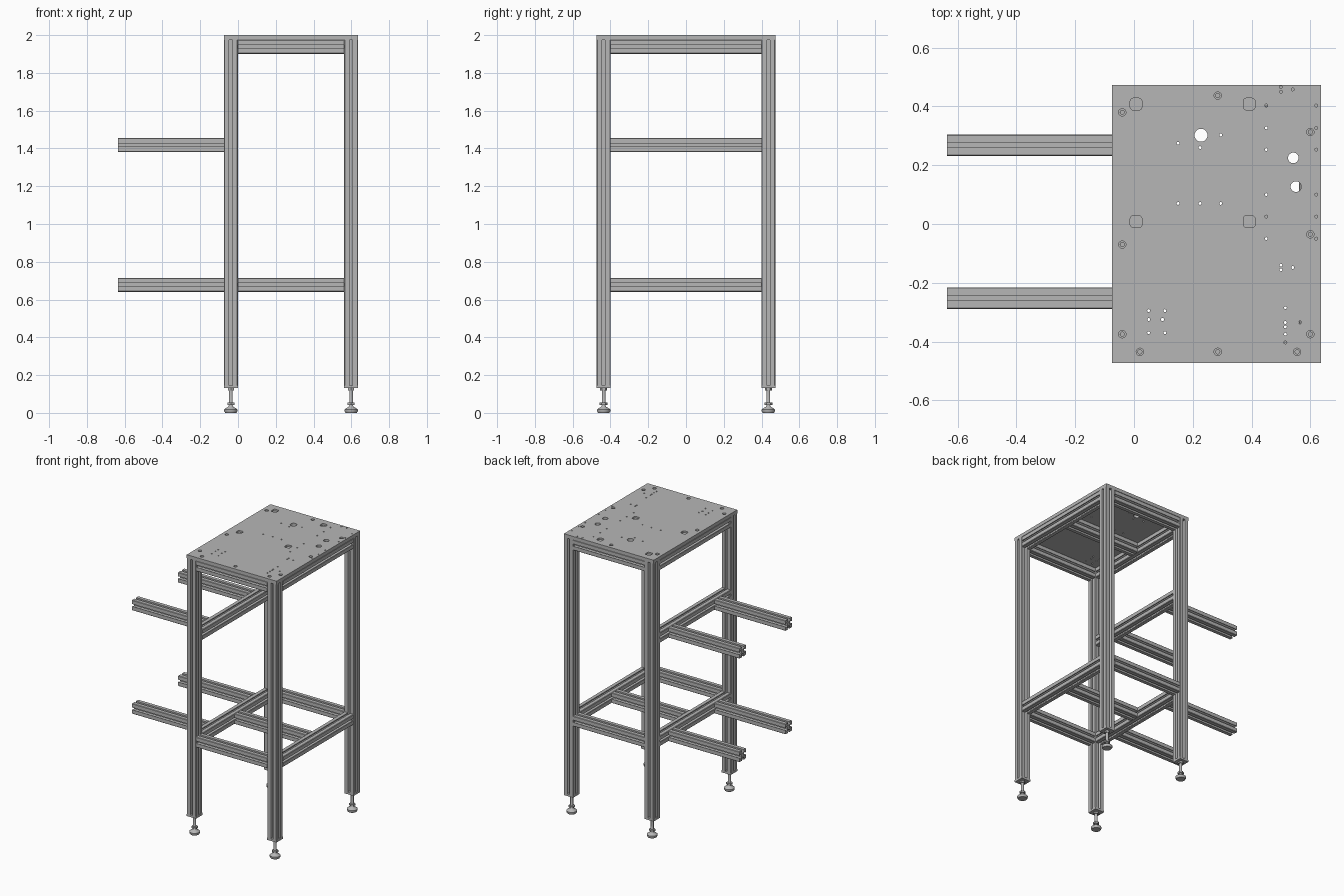
import bpy, bmesh, math
from mathutils import Matrix, Vector

if "Cube" in bpy.data.objects:
    bpy.data.objects.remove(bpy.data.objects["Cube"])

metal = bpy.data.materials.new("brushed_grey")
metal.use_nodes = True
grey = (0.47, 0.47, 0.47, 1)
metal.diffuse_color = grey
metal.node_tree.nodes["Principled BSDF"].inputs["Base Color"].default_value = grey

HALF = 0.0367                      # half the width of a beam
X_LEFT, X_RIGHT, Y_SIDE = -0.038, 0.599, 0.436
LOW, MID, TOP = 0.678, 1.418, 1.938   # rail heights
UNDER = 1.975                      # underside of the table plate


def finish(bm, name, smooth=False):
    bmesh.ops.recalc_face_normals(bm, faces=bm.faces)
    mesh = bpy.data.meshes.new(name)
    bm.to_mesh(mesh)
    bm.free()
    mesh.materials.append(metal)
    obj = bpy.data.objects.new(name, mesh)
    bpy.context.collection.objects.link(obj)
    if smooth:
        bpy.ops.object.select_all(action='DESELECT')
        obj.select_set(True)
        bpy.context.view_layer.objects.active = obj
        bpy.ops.object.shade_smooth_by_angle(angle=math.radians(35))
    return obj


def slot_section():
    """Square section with a T-slot in each side."""
    edge, lip, slot = HALF - 0.003, HALF - 0.008, 0.0085
    half = [(HALF, edge), (HALF, slot), (lip, slot), (lip, 0.018), (0.0145, 0.009)]
    side = [(x, -y) for x, y in half] + [(x, y) for x, y in reversed(half)]
    return [Matrix.Rotation(k * math.pi / 2, 2) @ Vector(p) for k in range(4) for p in side]


def beam(name, axis, start, end, a, b):
    """Slotted beam along an axis; a and b are its other two coordinates in order."""
    def place(u, v, w):
        return {'X': (w, a + u, b + v), 'Y': (a + u, w, b + v), 'Z': (a + u, b + v, w)}[axis]
    bm = bmesh.new()
    cap = bm.faces.new([bm.verts.new(place(p.x, p.y, start)) for p in slot_section()])
    grown = bmesh.ops.extrude_face_region(bm, geom=[cap], use_keep_orig=True)['geom']
    ends = [v for v in grown if isinstance(v, bmesh.types.BMVert)]
    shift = Vector(place(0, 0, end)) - Vector(place(0, 0, start))
    bmesh.ops.translate(bm, verts=ends, vec=shift)
    return finish(bm, name)


def add_box(bm, centre, size):
    m = Matrix.Translation(centre) @ Matrix.Diagonal((*size, 1))
    return bmesh.ops.create_cube(bm, size=1, matrix=m)['verts']


def add_cylinder(bm, x, y, z0, z1, radius, sides):
    bmesh.ops.create_cone(bm, cap_ends=True, segments=sides, radius1=radius, radius2=radius,
                          depth=z1 - z0, matrix=Matrix.Translation((x, y, (z0 + z1) / 2)))


def foot(name, x, y):
    """Levelling foot: pad, threaded stem and lock nuts."""
    profile = [(0, 0), (0.03, 0), (0.035, 0.008), (0.035, 0.018), (0.028, 0.024),
               (0.014, 0.032), (0.01, 0.04), (0.01, 0.135), (0, 0.135)]
    bm = bmesh.new()
    verts = [bm.verts.new((r, 0, z)) for r, z in profile]
    edges = [bm.edges.new(pair) for pair in zip(verts, verts[1:])]
    bmesh.ops.spin(bm, geom=verts + edges, cent=(0, 0, 0), axis=(0, 0, 1),
                   angle=math.tau, steps=24)
    bmesh.ops.remove_doubles(bm, verts=bm.verts, dist=0.0001)
    for z0, z1, r in ((0.042, 0.054, 0.021), (0.118, 0.131, 0.018)):
        add_cylinder(bm, 0, 0, z0, z1, r, 6)
    bmesh.ops.translate(bm, verts=bm.verts, vec=(x, y, 0))
    finish(bm, name, smooth=True)


# Legs with end caps and feet
for side, x in (("left", X_RIGHT), ("right", X_LEFT)):
    for end, y in (("front", -Y_SIDE), ("back", Y_SIDE)):
        tag = f"{end}_{side}"
        beam(tag + "_leg", 'Z', 0.145, UNDER, x, y)
        bm = bmesh.new()
        add_box(bm, (x, y, 0.138), (2 * HALF, 2 * HALF, 0.015))
        finish(bm, tag + "_leg_cap")
        foot(tag + "_foot", x, y)

# Lower and upper rail frames, each with a cross rail
inner = Y_SIDE - HALF
for level, z in (("lower", LOW), ("upper", TOP)):
    for where, y in (("front", -Y_SIDE), ("back", Y_SIDE), ("middle", 0)):
        beam(f"{level}_{where}_rail", 'X', X_LEFT + HALF, X_RIGHT - HALF, y, z)
    for where, x in (("right", X_LEFT), ("left", X_RIGHT)):
        beam(f"{level}_{where}_rail", 'Y', -inner, inner, x, z)
beam("middle_side_rail", 'Y', -inner, inner, X_LEFT, MID)

# Cantilever arms
for level, z in (("lower", LOW), ("middle", MID)):
    for where, y in (("front", -0.252), ("back", 0.268)):
        beam(f"{level}_{where}_arm", 'X', -0.636, X_LEFT - HALF, y, z)

# Table plate
bm = bmesh.new()
add_box(bm, ((X_LEFT + X_RIGHT) / 2, 0, (UNDER + 2) / 2),
        (X_RIGHT - X_LEFT + 2 * HALF, 2 * (Y_SIDE + HALF), 2 - UNDER))
plate = finish(bm, "table_plate")

# Recesses: bolt counterbores and rounded square pockets
bolts = [(-0.04, 0.38), (-0.04, -0.07), (-0.04, -0.375), (0.02, -0.435), (0.285, -0.435),
         (0.555, -0.435), (0.6, -0.375), (0.6, -0.035), (0.6, 0.313), (0.285, 0.437)]
recess = bmesh.new()
for x, y in bolts:
    add_cylinder(recess, x, y, 1.988, 2.01, 0.0125, 20)
for x in (0.007, 0.392):
    for y in (0.008, 0.408):
        verts = add_box(recess, (x, y, 2), (0.04, 0.04, 0.024))
        uprights = [e for e in {e for v in verts for e in v.link_edges}
                    if abs(e.verts[0].co.z - e.verts[1].co.z) > 0.01]
        bmesh.ops.bevel(recess, geom=uprights, offset=0.01, segments=3,
                        profile=0.5, affect='EDGES')

# Through holes: cable openings, bolt shafts and small fixing holes
holes = [(x, y) for x in (0.45, 0.62) for y in (0.403, 0.327, 0.253, 0.1, 0.025, -0.05)]
holes += [(x, y) for x in (0.05, 0.105) for y in (-0.295, -0.37)]
holes += [(x, 0.07) for x in (0.15, 0.225, 0.295)]
holes += [(0.515, y) for y in (-0.285, -0.335, -0.35, -0.375, -0.403)]
for y in (0.458, -0.148):
    holes += [(0.5, y - 0.008), (0.5, y + 0.008), (0.54, y)]
holes += [(0.15, 0.275), (0.225, 0.26), (0.295, 0.303), (0.05, -0.325),
          (0.097, -0.325), (0.565, -0.335)]
through = bmesh.new()
for x, y in holes:
    add_cylinder(through, x, y, 1.96, 2.02, 0.005, 12)
for x, y in bolts:
    add_cylinder(through, x, y, 1.96, 2.02, 0.007, 16)
for x, y, r in ((0.228, 0.302, 0.022), (0.542, 0.225, 0.018), (0.551, 0.127, 0.018)):
    add_cylinder(through, x, y, 1.96, 2.02, r, 32)

# Cut the plate, then discard the cutters
cutters = [finish(recess, "recess_cutter"), finish(through, "hole_cutter")]
for cutter in cutters:
    cutter.hide_render = True
    mod = plate.modifiers.new(cutter.name, 'BOOLEAN')
    mod.operation = 'DIFFERENCE'
    mod.solver = 'EXACT'
    mod.object = cutter
bpy.context.view_layer.update()
cut = bpy.data.meshes.new_from_object(plate.evaluated_get(bpy.context.evaluated_depsgraph_get()))
plate.modifiers.clear()
plate.data = cut
for cutter in cutters:
    bpy.data.objects.remove(cutter)
